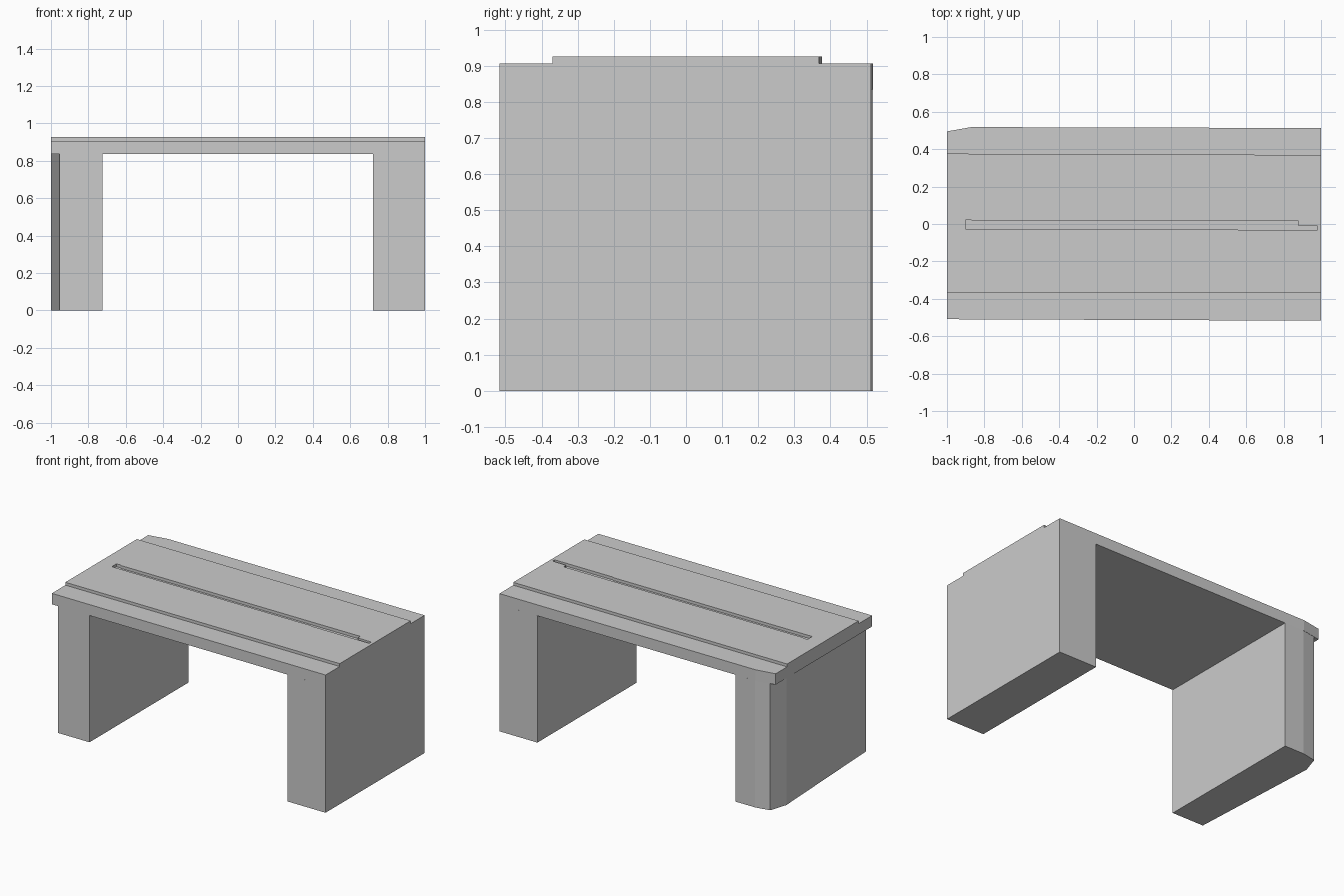
import bpy, bmesh

if "Cube" in bpy.data.objects:
    bpy.data.objects.remove(bpy.data.objects["Cube"])


def prism(name, outline, z0, z1):
    """Extrude a plan outline (counter-clockwise x, y points) from z0 to z1."""
    bm = bmesh.new()
    face = bm.faces.new([bm.verts.new((x, y, z0)) for x, y in outline])
    ext = bmesh.ops.extrude_face_region(bm, geom=[face])
    verts = [v for v in ext["geom"] if isinstance(v, bmesh.types.BMVert)]
    bmesh.ops.translate(bm, verts=verts, vec=(0, 0, z1 - z0))
    bmesh.ops.recalc_face_normals(bm, faces=bm.faces)
    mesh = bpy.data.meshes.new(name)
    bm.to_mesh(mesh)
    bm.free()
    obj = bpy.data.objects.new(name, mesh)
    bpy.context.collection.objects.link(obj)
    return obj


UNDER, LEDGE, TOP = 0.835, 0.907, 0.926

# Slab with a clipped back left corner
prism("table_slab", [(-1, -0.509), (1, -0.517), (1, 0.513),
                     (-0.87, 0.518), (-1, 0.495)], UNDER, LEDGE)

# Solid panel legs; the left one is set in and has a faceted back corner
prism("right_leg", [(0.723, -0.516), (1, -0.517), (1, 0.513),
                    (0.723, 0.514)], 0, UNDER)
prism("left_leg", [(-0.955, -0.509), (-0.725, -0.51), (-0.725, 0.518),
                   (-0.865, 0.518), (-0.963, 0.5), (-1, 0.385)], 0, UNDER)

# Raised centre panel with a long stepped slot
panel = prism("top_panel", [(-1, -0.368), (1, -0.37), (1, 0.369),
                            (-1, 0.376)], LEDGE, TOP)
slot = prism("slot_cutter", [(-0.9, -0.028), (0.55, -0.028), (0.56, -0.033),
                             (0.98, -0.033), (0.98, -0.012), (0.88, -0.01),
                             (0.88, 0.016), (-0.86, 0.016), (-0.87, 0.021),
                             (-0.9, 0.021)], LEDGE - 0.02, TOP + 0.02)
slot.hide_render = True

cut = panel.modifiers.new("slot", "BOOLEAN")
cut.operation = "DIFFERENCE"
cut.solver = "EXACT"
cut.object = slot
bpy.context.view_layer.objects.active = panel
bpy.ops.object.modifier_apply(modifier=cut.name)
bpy.data.objects.remove(slot)
